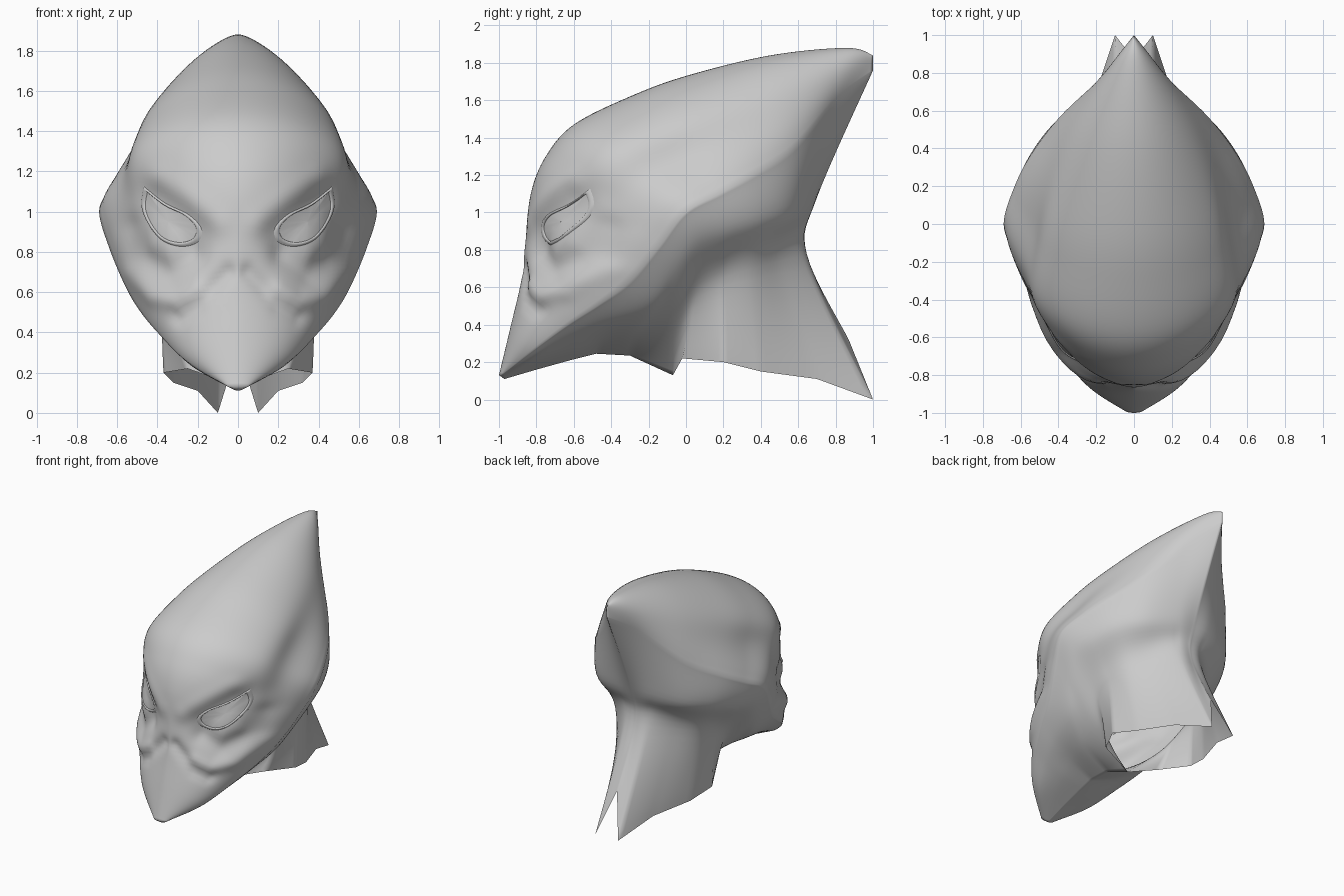
import bpy, bmesh, math
from mathutils import Vector
from mathutils.bvhtree import BVHTree
from mathutils.geometry import intersect_point_line

cube = bpy.data.objects.get("Cube")
if cube:
    bpy.data.objects.remove(cube)

grey = bpy.data.materials.new("plain_grey")
grey.use_nodes = True
COLOUR = (0.6, 0.6, 0.6, 1)
grey.diffuse_color = COLOUR
grey.node_tree.nodes["Principled BSDF"].inputs["Base Color"].default_value = COLOUR

STEPS = 8      # samples between guide points
UPPER = 32     # rows from midline to cheek ridge
LOWER = 8      # rows per span below the ridge


def spline(pts, i, t):
    """Point on a smooth curve through pts, in span i."""
    a, b = pts[max(i - 1, 0)], pts[i]
    c, d = pts[i + 1], pts[min(i + 2, len(pts) - 1)]
    return 0.5 * (2 * b + (c - a) * t + (2 * a - 5 * b + 4 * c - d) * t * t
                  + (3 * b - a - 3 * c + d) * t ** 3)


def sample(pts, smooth=True):
    pts = [Vector(p) for p in pts]
    out = []
    for i in range(len(pts) - 1):
        for s in range(STEPS):
            t = s / STEPS
            out.append(spline(pts, i, t) if smooth else pts[i].lerp(pts[i + 1], t))
    return out + [pts[-1]]


# Guide curves running from beak tip to crest tip
midline = [(0, y, z) for y, z in (
    (-1, .13), (-.94, .38), (-.88, .64), (-.86, .83), (-.83, 1.1), (-.75, 1.3),
    (-.6, 1.47), (-.3, 1.62), (0, 1.73), (.45, 1.84), (.86, 1.88), (1, 1.84))]
ridge = [(.05, -.985, .13), (.26, -.82, .26), (.4, -.63, .4), (.49, -.46, .51),
         (.56, -.3, .63), (.64, -.14, .82), (.69, 0, 1), (.64, .18, 1.1),
         (.55, .36, 1.2), (.39, .57, 1.34), (.15, .8, 1.61), (0, 1, 1.76)]
nape = [(.03, -.98, .12), (.21, -.81, .22), (.31, -.62, .32), (.38, -.45, .4),
        (.45, -.2, .5), (.54, -.07, .67), (.61, .06, .84), (.58, .24, .91),
        (.5, .42, .97), (.36, .57, 1.01), (.14, .68, 1.07), (0, .7, 1.08)]
waist = [(.015, -.975, .113), (.12, -.8, .19), (.18, -.61, .26), (.22, -.45, .32),
         (.27, -.26, .36), (.34, -.07, .45), (.4, .06, .58), (.41, .2, .65),
         (.37, .36, .7), (.25, .5, .74), (.1, .63, .77), (0, .645, .78)]
hem = [(0, -.97, .11), (0, -.8, .16), (0, -.62, .21), (0, -.48, .245),
       (0, -.3, .235), (0, -.07, .13), (.25, -.02, .22), (.37, .2, .2),
       (.32, .4, .15), (.2, .7, .11), (.1, 1, 0), (0, .87, .32)]

# Sculpting strokes seen from the front: path, radius, depth along the normal
strokes = [([(.24, .89), (.43, 1.05)], .12, -.045),                    # eye socket
           ([(.1, .95), (.25, 1.07), (.4, 1.17)], .06, .015),          # brow
           ([(.24, .78), (.36, .7), (.5, .78), (.55, .92)], .07, -.035),  # eye hollow
           ([(.2, .6), (.3, .55), (.42, .58), (.54, .7)], .05, .02),   # cheek roll
           ([(.05, .7), (.13, .62), (.21, .53), (.3, .48)], .04, -.02)]  # beak crease


def stroke_depth(x, z):
    here, total = Vector((x, z, 0)), 0
    for path, radius, depth in strokes:
        dist = 9
        for a, b in zip(path, path[1:]):
            a, b = Vector((*a, 0)), Vector((*b, 0))
            t = intersect_point_line(here, a, b)[1]
            dist = min(dist, (here - a.lerp(b, min(max(t, 0), 1))).length)
        total += depth * math.exp(-(dist / radius) ** 2)
    return total


def clamp(value):
    return min(max(value, 0), 1)


def bell(value, middle, width):
    return math.exp(-((value - middle) / width) ** 2)


# Head and neck shell, one half then mirrored
bm = bmesh.new()
columns = []
guides = list(zip(sample(midline), sample(ridge), sample(nape),
                  sample(waist), sample(hem, False)))
for k, (top, rid, nap, wai, low) in enumerate(guides):
    u = k / STEPS
    pinch = 0.12 * bell(u, 6.6, 1.8)       # groove between dome and cheek
    keel = 1 + 0.28 * bell(u, 2, 1.6)      # narrower front of the face
    line = []
    for r in range(UPPER):
        a = math.pi / 2 * r / UPPER
        p = rid.lerp(top, math.cos(a))
        p.x = rid.x * math.sin(a) ** keel * (1 - pinch * bell(a, 1.17, .25))
        line.append(p)
    for i in range(3):
        line += [spline([rid, nap, wai, low], i, s / LOWER) for s in range(LOWER)]
    line.append(low)
    columns.append([bm.verts.new((max(p.x, 0), p.y, p.z)) for p in line])
for one, two in zip(columns, columns[1:]):
    for r in range(len(one) - 1):
        bm.faces.new((one[r], one[r + 1], two[r + 1], two[r]))
bm.faces.new(columns[0])                   # blunt beak tip
bmesh.ops.remove_doubles(bm, verts=bm.verts, dist=0.0005)
bmesh.ops.recalc_face_normals(bm, faces=bm.faces)
side = max(bm.faces, key=lambda f: f.calc_center_median().x)
side.normal_update()
if side.normal.x < 0:
    bmesh.ops.reverse_faces(bm, faces=bm.faces)
bm.normal_update()
moves = []
for v in bm.verts:
    weight = clamp(-2 * v.normal.y) * clamp((-.2 - v.co.y) / .2)
    moves.append(v.normal * weight * stroke_depth(v.co.x, v.co.z))
for v, move in zip(bm.verts, moves):
    if v.co.x < 0.001:
        move.x = 0
    v.co += move
    v.co.x = max(v.co.x, 0)
surface = BVHTree.FromBMesh(bm)


def finish(bm, name):
    mesh = bpy.data.meshes.new(name)
    bm.to_mesh(mesh)
    bm.free()
    mesh.materials.append(grey)
    obj = bpy.data.objects.new(name, mesh)
    bpy.context.collection.objects.link(obj)
    mirror = obj.modifiers.new("mirror", "MIRROR")
    mirror.use_clip = True
    for poly in mesh.polygons:
        poly.use_smooth = True


finish(bm, "head_and_neck")


# Almond eyes with a low lid, laid onto the face
def on_face(x, z, lift):
    hit, normal, _, _ = surface.ray_cast(Vector((x, -2, z)), Vector((0, 1, 0)))
    return hit + normal * lift


corners = [(.45, 1.1), (.36, 1.03), (.26, .98), (.205, .92), (.22, .865),
           (.29, .845), (.37, .87), (.43, .94), (.46, 1.02), (.45, 1.1)]
outline = sample([(x, z, 0) for x, z in corners])[:-1]
centre = Vector((.34, .95, 0))


def rings(name, profile):
    bm = bmesh.new()
    loops = []
    for scale, lift in profile:
        pts = [centre.lerp(p, scale) for p in outline]
        loops.append([bm.verts.new(on_face(p.x, p.y, lift)) for p in pts])
    n = len(outline)
    for a, b in zip(loops, loops[1:]):
        for i in range(n):
            bm.faces.new((a[i], a[(i + 1) % n], b[(i + 1) % n], b[i]))
    bmesh.ops.remove_doubles(bm, verts=bm.verts, dist=0.0001)
    bmesh.ops.recalc_face_normals(bm, faces=bm.faces)
    bm.normal_update()
    if sum(f.normal.y * f.calc_area() for f in bm.faces) > 0:
        bmesh.ops.reverse_faces(bm, faces=bm.faces)
    finish(bm, name)


rings("eyes", [(0.001, .008), (.4, .007), (.75, .005), (1, .002)])
rings("eyelids", [(.98, .001), (1.0, .008), (1.05, .009), (1.12, .006), (1.2, -.003)])
